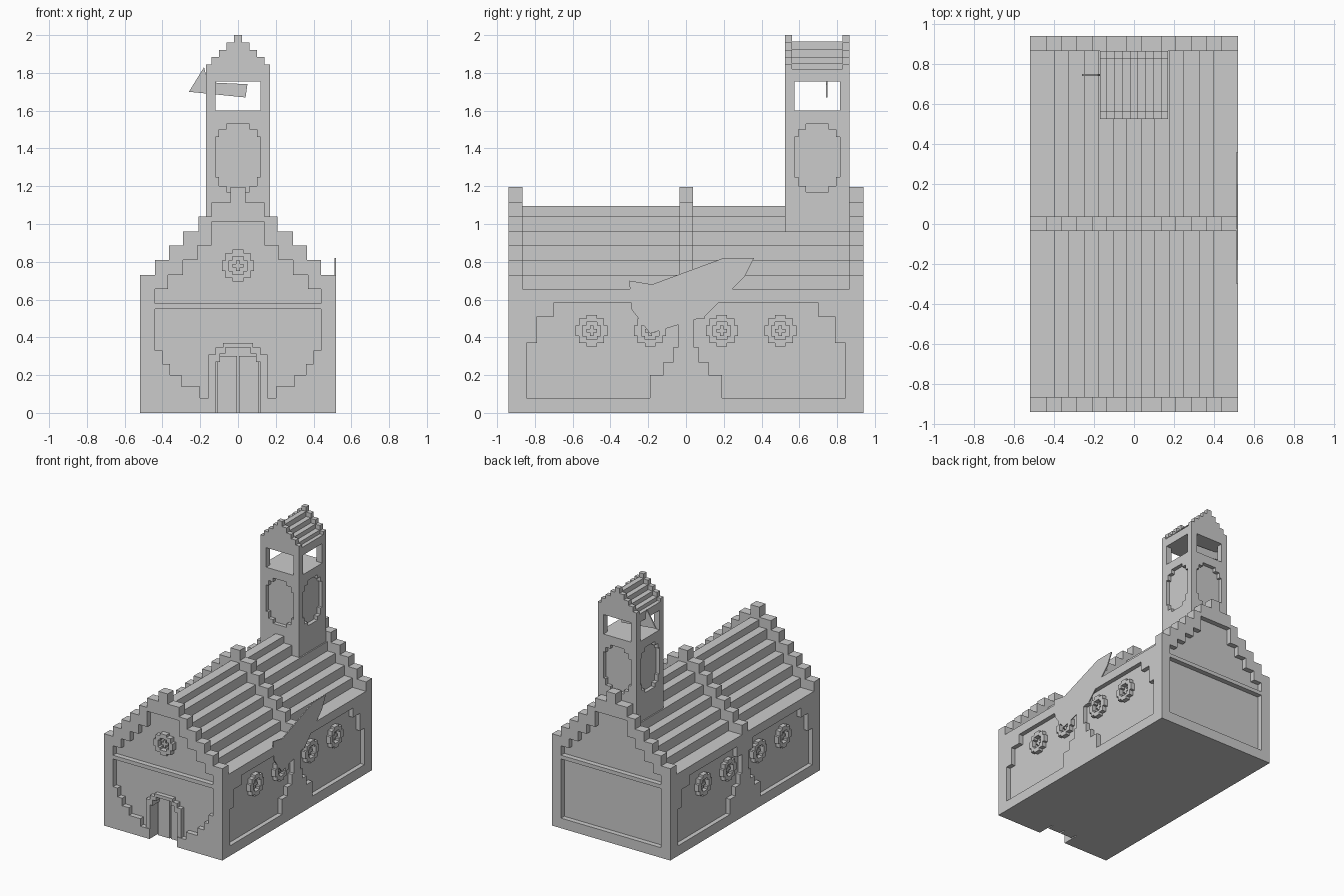
import bpy, bmesh
from mathutils import Vector

if "Cube" in bpy.data.objects:
    bpy.data.objects.remove(bpy.data.objects["Cube"])


def make(name, bm):
    bmesh.ops.recalc_face_normals(bm, faces=bm.faces)
    me = bpy.data.meshes.new(name)
    bm.to_mesh(me)
    bm.free()
    ob = bpy.data.objects.new(name, me)
    bpy.context.collection.objects.link(ob)
    return ob


def prism(name, pts, axis, a, b):
    """Extrude an outline (u, z) along x or y from a to b."""
    bm = bmesh.new()
    place = (lambda u, v, t: (u, t, v)) if axis == 'y' else (lambda u, v, t: (t, u, v))
    f = bm.faces.new([bm.verts.new(place(u, v, a)) for u, v in pts])
    r = bmesh.ops.extrude_face_region(bm, geom=[f])
    d = Vector((0, b - a, 0) if axis == 'y' else (b - a, 0, 0))
    bmesh.ops.translate(bm, verts=[v for v in r['geom'] if isinstance(v, bmesh.types.BMVert)], vec=d)
    return make(name, bm)


def boxes(name, spans):
    bm = bmesh.new()
    for x0, x1, y0, y1, z0, z1 in spans:
        r = bmesh.ops.create_cube(bm, size=1)
        for v in r['verts']:
            v.co = ((x0 + x1) / 2 + v.co.x * (x1 - x0), (y0 + y1) / 2 + v.co.y * (y1 - y0),
                    (z0 + z1) / 2 + v.co.z * (z1 - z0))
    return make(name, bm)


def mirrored(half):
    return half + [(-u, v) for u, v in reversed(half)]


def stairs(widths, tops, z0=0.0):
    half, z = [], z0
    for w, t in zip(widths, tops):
        half += [(w, z), (w, t)]
        z = t
    return mirrored(half)


def cut(ob, *cutters):
    for c in cutters:
        m = ob.modifiers.new("cut", 'BOOLEAN')
        m.operation, m.solver, m.object = 'DIFFERENCE', 'EXACT', c
        bpy.context.view_layer.objects.active = ob
        bpy.ops.object.modifier_apply(modifier=m.name)


def remove(*obs):
    for o in obs:
        bpy.data.objects.remove(o)


# Stepped outlines
parapet = stairs([.52, .44, .365, .29, .21, .14, .04], [.73, .81, .885, .96, 1.04, 1.115, 1.195])
roof = stairs([.52, .40, .33, .25, .18, .105, .037], [.655, .73, .81, .885, .96, 1.04, 1.095])
gable_inset = stairs([.44, .37, .29, .215, .14], [.655, .73, .81, .885, 1.01], .58)
front_inset = mirrored([(.2, .08), (.2, .14), (.3, .14), (.3, .2), (.36, .2), (.36, .26),
                        (.40, .26), (.40, .33), (.44, .33), (.44, .55)])
back_inset = mirrored([(.44, .08), (.44, .55)])
arch_out = stairs([.155, .12, .08], [.31, .345, .37])
arch_in = stairs([.12, .095, .065], [.27, .315, .345], -.02)

# Nave with stepped roof and recessed side panels
nave = prism("nave", roof, 'y', -.865, .865)
side = [(.19, .08), (.845, .08), (.845, .37), (.79, .37), (.79, .51), (.7, .51), (.7, .585),
        (.1, .585), (.1, .5), (.04, .5), (.04, .35), (.065, .35), (.065, .27), (.12, .27),
        (.12, .2), (.19, .2)]
for sx in (-1, 1):
    for sy in (-1, 1):
        c = prism("panel_cutter", [(u * sy, v) for u, v in side], 'x', sx * .485, sx * .6)
        cut(nave, c)
        remove(c)
door_cutter = prism("door_cutter", arch_in, 'y', -1, -.80)
cut(nave, door_cutter)

# Gable walls
front = prism("front_gable", parapet, 'y', -.94, -.865)
c1 = prism("c1", gable_inset, 'y', -1, -.90)
c2 = prism("c2", front_inset, 'y', -1, -.90)
cut(front, c1, c2, door_cutter)
remove(c1, c2)
back = prism("back_gable", parapet, 'y', .865, .94)
c1 = prism("c1", gable_inset, 'y', .90, 1)
c2 = prism("c2", back_inset, 'y', .90, 1)
cut(back, c1, c2)
remove(c1, c2)
prism("middle_parapet", parapet, 'y', -.035, .038)

# Door surround and double doors
surround = prism("door_surround", arch_out, 'y', -.935, -.88)
cut(surround, door_cutter)
remove(door_cutter)
boxes("door_leaves", [(-.11, -.006, -.85, -.79, 0, .3), (.006, .11, -.85, -.79, 0, .3)])


def round_window(name, axis, u, z, a, b, s=.0187):
    """Stepped ring with a small cross, built from cells."""
    spans = []
    for i in range(-4, 5):
        for j in range(-4, 5):
            r = (i * i + j * j) ** .5
            if 2.6 < r < 4.3 or r < 1.1:
                p, q = u + i * s, z + j * s
                d = b if r > 1.1 else a + (b - a) * .6
                lo, hi = min(a, d), max(a, d)
                ring = (p - s / 2, p + s / 2)
                xy = (*ring, lo, hi) if axis == 'y' else (lo, hi, *ring)
                spans.append((*xy, q - s / 2, q + s / 2))
    return boxes(name, spans)


# Round windows
round_window("front_round_window", 'y', 0, .78, -.895, -.94)
for sx, label in ((1, "right"), (-1, "left")):
    for k, y in enumerate((-.5, -.19, .19, .5)):
        round_window(f"{label}_round_window_{k}", 'x', y, .435, sx * .48, sx * .52)

# Tower shaft with recessed stepped panels on all sides
tower = boxes("tower_shaft", [(-.17, .17, .525, .865, .6, 1.6)])
oct_panel = mirrored([(.06, 1.17), (.06, 1.2), (.1, 1.2), (.1, 1.25), (.12, 1.25), (.12, 1.46),
                      (.1, 1.46), (.1, 1.5), (.06, 1.5), (.06, 1.53)])
oct_y = [(u + .695, v) for u, v in oct_panel]
for args in ((oct_panel, 'y', .45, .555), (oct_panel, 'y', .835, .95),
             (oct_y, 'x', .14, .3), (oct_y, 'x', -.3, -.14)):
    c = prism("c", *args)
    cut(tower, c)
    remove(c)

# Belfry posts and beam
posts = [(x, x + .05, y, y + .05, 1.59, 1.77) for x in (-.17, .12) for y in (.525, .815)]
boxes("belfry_posts", posts)
boxes("belfry_beam", [(-.17, .17, .525, .865, 1.755, 1.82)])

# Tower roof and end gables
w = [.17, .14, .1, .06, .02]
prism("tower_roof", stairs(w, [1.815, 1.85, 1.885, 1.925, 1.965], 1.76), 'y', .56, .83)
for n, (a, b) in (("front", (.525, .562)), ("back", (.828, .865))):
    prism(f"tower_{n}_gable", stairs(w, [1.845, 1.885, 1.92, 1.96, 2.0], 1.76), 'y', a, b)

# Tilted sheet hanging in the belfry
prism("belfry_sheet", [(-.26, 1.70), (.04, 1.67), (.05, 1.74), (-.16, 1.75), (-.18, 1.83)], 'y', .74, .75)

# Loose slab on the right wall
prism("side_slab", [(-.30, .70), (-.18, .68), (.2, .82), (.36, .82), (.31, .72), (.10, .51),
                    (-.19, .42), (-.29, .55)], 'x', .512, .52)
